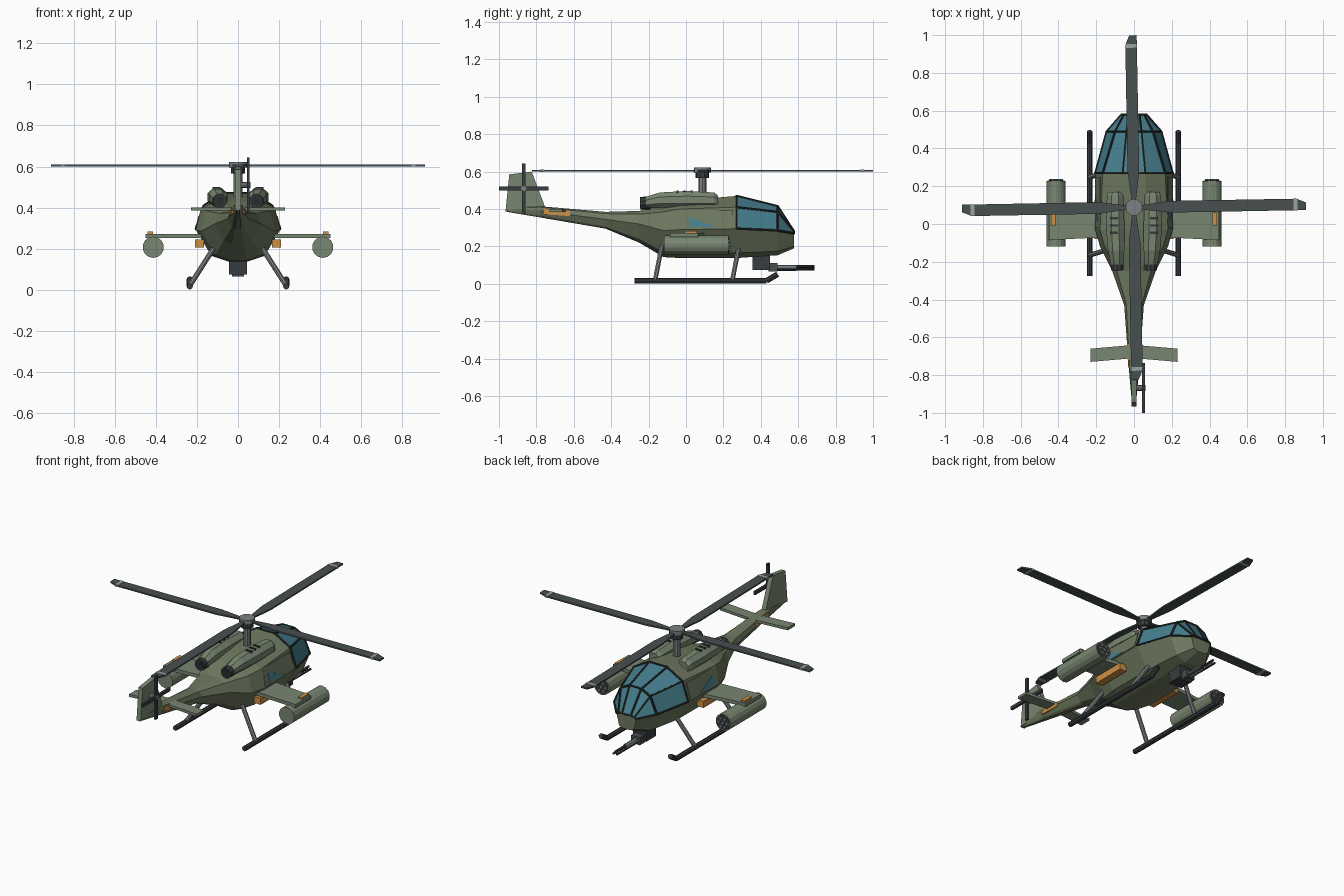
import bpy, bmesh, math
from mathutils import Vector, Matrix

if "Cube" in bpy.data.objects:
    bpy.data.objects.remove(bpy.data.objects["Cube"])


def material(name, color):
    m = bpy.data.materials.new(name)
    m.use_nodes = True
    m.diffuse_color = (*color, 1)
    m.node_tree.nodes["Principled BSDF"].inputs["Base Color"].default_value = (*color, 1)
    return m


BODY = material("olive_green", (.155, .19, .115))
LIGHT = material("pale_green", (.19, .24, .165))
GLASS = material("teal_glass", (.06, .21, .27))
FRAME = material("frame_black", (.022, .026, .026))
DARK = material("dark_metal", (.04, .045, .05))
BLADE = material("blade_grey", (.065, .08, .08))
GREY = material("mid_grey", (.2, .22, .22))
ORANGE = material("orange", (.62, .28, .06))
TIP = material("tip_grey", (.33, .37, .37))


def finish(bm, name, *mats):
    bmesh.ops.recalc_face_normals(bm, faces=bm.faces)
    me = bpy.data.meshes.new(name)
    bm.to_mesh(me)
    bm.free()
    ob = bpy.data.objects.new(name, me)
    bpy.context.collection.objects.link(ob)
    for m in mats:
        me.materials.append(m)
    return ob


def loft(name, rings, *mats):
    """Skin closed rings of points and cap both ends."""
    bm = bmesh.new()
    rows = [[bm.verts.new(p) for p in r] for r in rings]
    n = len(rows[0])
    for a, b in zip(rows, rows[1:]):
        for i in range(n):
            bm.faces.new((a[i], a[(i + 1) % n], b[(i + 1) % n], b[i]))
    bm.faces.new(rows[0])
    bm.faces.new(rows[-1])
    return finish(bm, name, *mats)


def box(name, lo, hi, mat):
    bm = bmesh.new()
    lo, hi = Vector(lo), Vector(hi)
    bmesh.ops.create_cube(bm, size=1, matrix=Matrix.Translation((lo + hi) / 2) @ Matrix.Diagonal((*(hi - lo), 1)))
    return finish(bm, name, mat)


def rod(name, points, r, mat, sides=8):
    """Faceted tubes along a path of points, joined in one object."""
    bm = bmesh.new()
    for a, b in zip(points, points[1:]):
        a, b = Vector(a), Vector(b)
        m = Matrix.Translation((a + b) / 2) @ (b - a).to_track_quat("Z", "Y").to_matrix().to_4x4()
        bmesh.ops.create_cone(bm, cap_ends=True, segments=sides, radius1=r, radius2=r, depth=(b - a).length, matrix=m)
    return finish(bm, name, mat)


def prism(name, outline, depth, mat):
    """Extrude an outline by the depth vector."""
    d = Vector(depth)
    return loft(name, [[Vector(p) - d / 2 for p in outline], [Vector(p) + d / 2 for p in outline]], mat)


# Fuselage: half sections from spine to keel at each station
stations = [
    (.578, (.03, .28), (.055, .278), (.068, .27), (.05, .2), (.02, .19)),
    (.49, (.04, .415), (.1, .385), (.145, .285), (.1, .175), (.04, .153)),
    (.27, (.06, .47), (.165, .41), (.205, .295), (.13, .165), (.05, .138)),
    (-.03, (.07, .445), (.18, .4), (.205, .29), (.13, .165), (.05, .138)),
    (-.12, (.07, .43), (.155, .385), (.18, .285), (.11, .17), (.045, .143)),
    (-.25, (.04, .39), (.09, .372), (.115, .32), (.07, .24), (.03, .22)),
    (-.43, (.02, .385), (.04, .375), (.052, .345), (.03, .305), (.015, .295)),
    (-.78, (.012, .415), (.022, .41), (.026, .39), (.018, .365), (.01, .355)),
    (-.96, (.006, .41), (.009, .405), (.01, .4), (.008, .39), (.005, .385)),
]
rings = [[(x, y, z) for x, z in half] + [(-x, y, z) for x, z in reversed(half)] for y, *half in stations]
fuselage = loft("fuselage", rings, BODY, GLASS)
for f in fuselage.data.polygons:
    c = f.center
    if .27 < c.y < .57 and c.z > .29 and f.normal.z > 0:
        f.material_index = 1

# Canopy frames follow the glass edges
for i in (0, 1, 2, 7, 8, 9):
    rod("canopy_rail", [r[i] for r in rings[:3]], .006, FRAME, 6)
for r in rings[:3]:
    rod("canopy_arch", [r[i] for i in (7, 8, 9, 0, 1, 2)], .007, FRAME, 6)

# Tail fin and horizontal stabilizer
prism("tail_fin", [(0, -.945, .585), (0, -.825, .6), (0, -.755, .415), (0, -.965, .388)], (.028, 0, 0), LIGHT)
prism("stabilizer", [(-.23, -.73, .393), (-.23, -.66, .393), (0, -.64, .393), (.23, -.66, .393),
                     (.23, -.73, .393), (0, -.71, .393)], (0, 0, .016), LIGHT)

# Tail rotor
hub = Vector((.05, -.868, .51))
rod("tail_rotor_axle", [(0, hub.y, hub.z), (.06, hub.y, hub.z)], .015, GREY)
for dy, dz in ((.133, .01), (.01, .133)):
    d = Vector((.007, dy, dz))
    box("tail_rotor_blade", hub - d, hub + d, DARK)

# Main rotor
top = Vector((0, .088, 0))
rod("mast", [top + Vector((0, 0, .4)), top + Vector((0, 0, .58))], .021, GREY)
rod("hub_lower", [top + Vector((0, 0, .565)), top + Vector((0, 0, .6))], .036, DARK, 10)
rod("hub_cap", [top + Vector((0, 0, .595)), top + Vector((0, 0, .622))], .045, GREY, 12)
blade = [(.03, -.01), (.19, -.031), (.911, -.03), (.911, .01), (.86, .031), (.19, .031), (.03, .01)]
stripe = [(.845, -.031), (.865, -.031), (.865, .03), (.845, .032)]
for k in range(4):
    turn = Matrix.Translation(top) @ Matrix.Rotation(math.radians(90 * k + 1), 4, "Z")
    for name, pts, h, mat in (("rotor_blade", blade, .009, BLADE), ("blade_stripe", stripe, .012, TIP)):
        prism(name, [turn @ Vector((x, y, .605)) for x, y in pts], (0, 0, h), mat)


def nacelle_ring(x, y, z, w, h):
    return [(x + w * math.cos(a), y, z + h * math.sin(a))
            for a in (math.pi / 8 + k * math.pi / 4 for k in range(8))]


# Paired parts on both sides
for s in (1, -1):
    side = "left_" if s > 0 else "right_"

    def P(x, y, z):
        return (s * x, y, z)

    def sbox(name, lo, hi, mat):
        xs = sorted((s * lo[0], s * hi[0]))
        return box(side + name, (xs[0], *lo[1:]), (xs[1], *hi[1:]), mat)

    # Engine with exhaust and vents
    loft(side + "engine", [nacelle_ring(s * x, y, z, w, h) for x, y, z, w, h in (
        (.1, .17, .44, .035, .036), (.1, .15, .447, .047, .045), (.1, 0, .45, .053, .05),
        (.095, -.14, .447, .047, .045), (.09, -.215, .435, .036, .033))], LIGHT)
    rod(side + "exhaust", [P(.09, -.19, .433), P(.088, -.245, .431)], .034, DARK, 10)
    rod(side + "exhaust_bore", [P(.088, -.24, .431), P(.088, -.247, .431)], .024, FRAME, 10)
    for y in (.03, -.008, -.046):
        sbox("engine_vent", (.085, y - .006, .48), (.125, y + .006, .5), DARK)

    # Side door panel with its window, laid on the sloped flank
    def flank(y, z):
        t = (z - .29) / .11
        return Vector(P(.207 - .03 * t, y, z))
    prism(side + "door", [flank(y, z) for y, z in ((-.03, .3), (.25, .3), (.25, .395), (-.01, .395))],
          (.004, 0, 0), BODY)
    prism(side + "side_window", [flank(y, z) for y, z in ((.015, .305), (.155, .305), (.015, .36))],
          (.009, 0, 0), GLASS)

    # Stub wing, markers and rocket pod
    prism(side + "wing", [P(.15, -.07, .262), P(.15, .1, .262), P(.45, .065, .262), P(.45, -.085, .262)],
          (0, 0, .021), LIGHT)
    sbox("wing_marker", (.415, -.008, .265), (.44, .06, .283), ORANGE)
    sbox("ammo_box", (.165, -.08, .205), (.21, .13, .245), ORANGE)
    rod(side + "rocket_pod", [P(.413, -.118, .207), P(.413, .228, .207)], .052, LIGHT, 14)
    rod(side + "pod_face", [P(.413, .225, .207), P(.413, .231, .207)], .045, DARK, 14)
    for k in range(7):
        a, r = k * math.pi / 3, .028 if k < 6 else 0
        x, z = .413 + r * math.cos(a), .207 + r * math.sin(a)
        rod(side + "rocket", [P(x, .22, z), P(x, .238, z)], .01, GREY, 6)

    # Tail band
    prism(side + "tail_band", [P(.027, -.76, .372), P(.034, -.62, .362), P(.034, -.62, .392), P(.027, -.76, .402)],
          (.008, 0, 0), ORANGE)

    # Landing skid
    rod(side + "skid", [P(.235, -.275, .016), P(.235, .43, .016), P(.235, .49, .052)], .015, DARK)
    for y in (-.165, .248):
        rod(side + "skid_strut", [P(.235, y, .02), P(.12, y + .035, .2)], .013, GREY)

# Chin turret and gun
box("turret", (-.045, .355, .075), (.045, .45, .165), DARK)
box("gun_housing", (-.03, .44, .065), (.03, .49, .112), BLADE)
rod("gun_sleeve", [(0, .48, .085), (0, .59, .085)], .017, GREY)
for x, z in ((-.011, .079), (.011, .079), (0, .093)):
    rod("gun_barrel", [(x, .48, z), (x, .687, z)], .007, DARK, 6)
